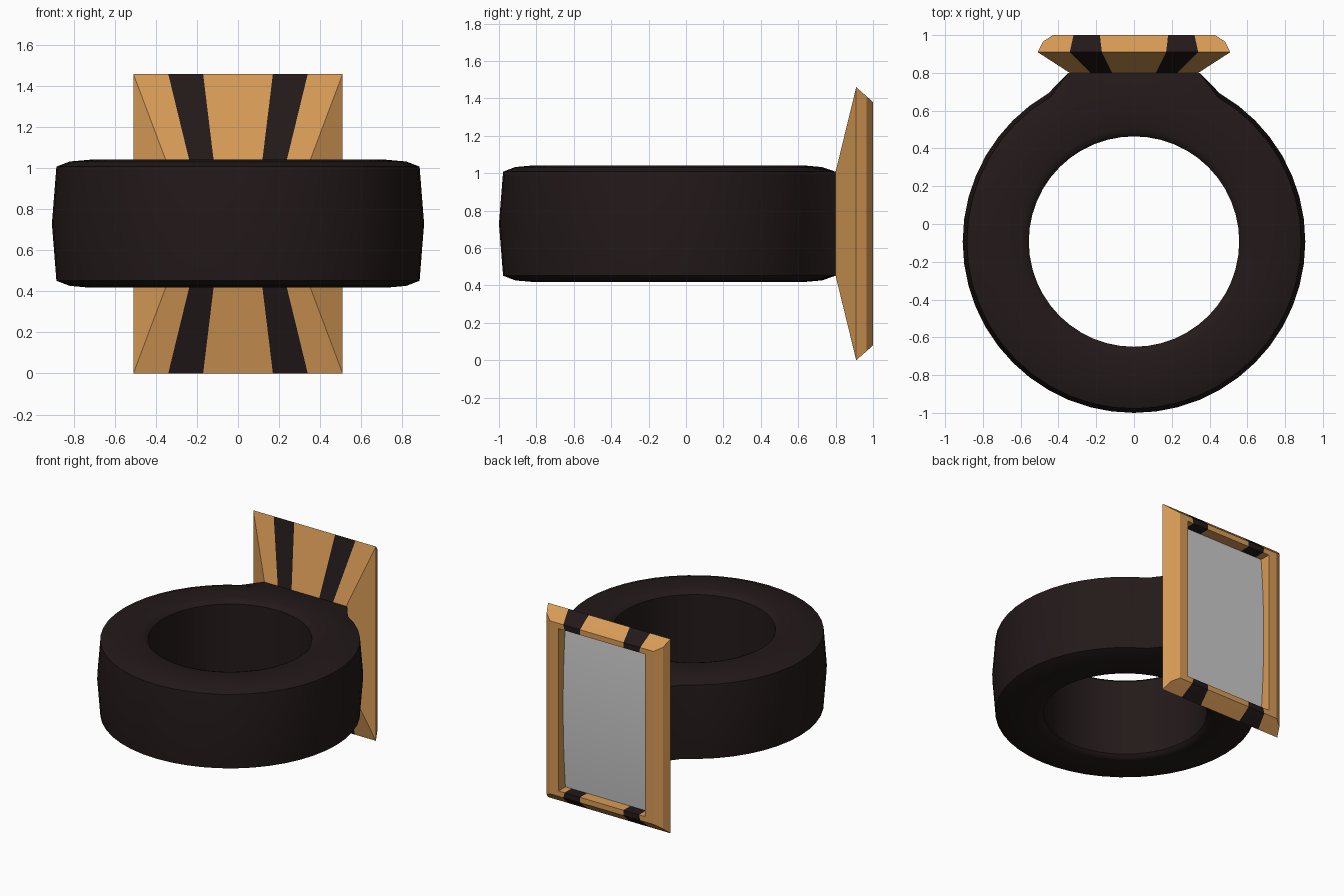
import bpy, bmesh
from math import sin, cos, pi

if "Cube" in bpy.data.objects:
    bpy.data.objects.remove(bpy.data.objects["Cube"])

ZC = 0.73  # mid height of band and frame


def material(name, rgb):
    m = bpy.data.materials.new(name)
    m.diffuse_color = (*rgb, 1)
    m.use_nodes = True
    m.node_tree.nodes["Principled BSDF"].inputs["Base Color"].default_value = m.diffuse_color
    return m


WOOD = material("light_wood", (0.69, 0.33, 0.095))
DARK = material("dark_wood", (0.017, 0.010, 0.010))


def make_object(name, bm, mats):
    bmesh.ops.recalc_face_normals(bm, faces=bm.faces)
    me = bpy.data.meshes.new(name)
    bm.to_mesh(me)
    bm.free()
    for m in mats:
        me.materials.append(m)
    ob = bpy.data.objects.new(name, me)
    bpy.context.collection.objects.link(ob)
    return ob


def bridge(bm, a, b):
    n = len(a)
    return [bm.faces.new((a[i], a[(i + 1) % n], b[(i + 1) % n], b[i])) for i in range(n)]


# Ring band: lathed profile, flattened into a neck where the frame sits
half = [(0.907, 0.0), (0.885, 0.278), (0.82, 0.303), (0.72, 0.312),
        (0.60, 0.312), (0.575, 0.303), (0.557, 0.285)]
profile = half + [(r, -h) for r, h in half[:0:-1]]
outer = (0, 1, len(profile) - 1)
SEG = 48
bm = bmesh.new()
loops = []
for s in range(SEG):
    a = 2 * pi * s / SEG
    a = a - 2 * pi if a > pi else a
    loop = []
    for i, (r, h) in enumerate(profile):
        x, y = r * sin(a), r * cos(a) - 0.093
        if i in outer and abs(a) < pi / 8 + 0.01:
            x, y = 0.907 * sin(a), 0.8
        loop.append(bm.verts.new((x, y, ZC + h)))
    loops.append(loop)
for s in range(SEG):
    bridge(bm, loops[s], loops[(s + 1) % SEG])
band = make_object("ring_band", bm, [DARK])
bpy.context.view_layer.objects.active = band
band.select_set(True)
bpy.ops.object.shade_smooth_by_angle(angle=0.6)

# Striped frame: rectangular sections (y, half width, half height, stripe inner x, outer x)
sections = [(0.80, 0.34, 0.278, 0.115, 0.23), (0.91, 0.51, 0.73, 0.17, 0.34),
            (0.965, 0.483, 0.682, 0.177, 0.328), (1.0, 0.43, 0.65, 0.18, 0.32),
            (1.0, 0.36, 0.61, 0.18, 0.31), (0.90, 0.36, 0.61, 0.18, 0.31)]
bm = bmesh.new()
loops = []
for y, w, h, s1, s2 in sections:
    xs = (-w, -s2, -s1, s1, s2, w)
    loops.append([bm.verts.new((x, y, ZC + h)) for x in xs] +
                 [bm.verts.new((x, y, ZC - h)) for x in reversed(xs)])
for a, b in zip(loops, loops[1:]):
    for i, f in enumerate(bridge(bm, a, b)):
        f.material_index = 1 if i in (1, 3, 7, 9) else 0
bm.faces.new(loops[0])
bm.faces.new(loops[-1])
make_object("striped_frame", bm, [WOOD, DARK])

# Grey panel, gently bowed along its height
bm = bmesh.new()
N = 16
rows = []
for i in range(N + 1):
    t = 2 * i / N - 1
    rows.append([bm.verts.new((x, 0.918 + 0.027 * (1 - t * t), ZC + 0.61 * t))
                 for x in (0.36, -0.36)])
for a, b in zip(rows, rows[1:]):
    bm.faces.new((a[0], a[1], b[1], b[0]))
panel = make_object("panel", bm, [])
if panel.data.polygons[0].normal.y < 0:
    panel.data.flip_normals()
panel.data.shade_smooth()
